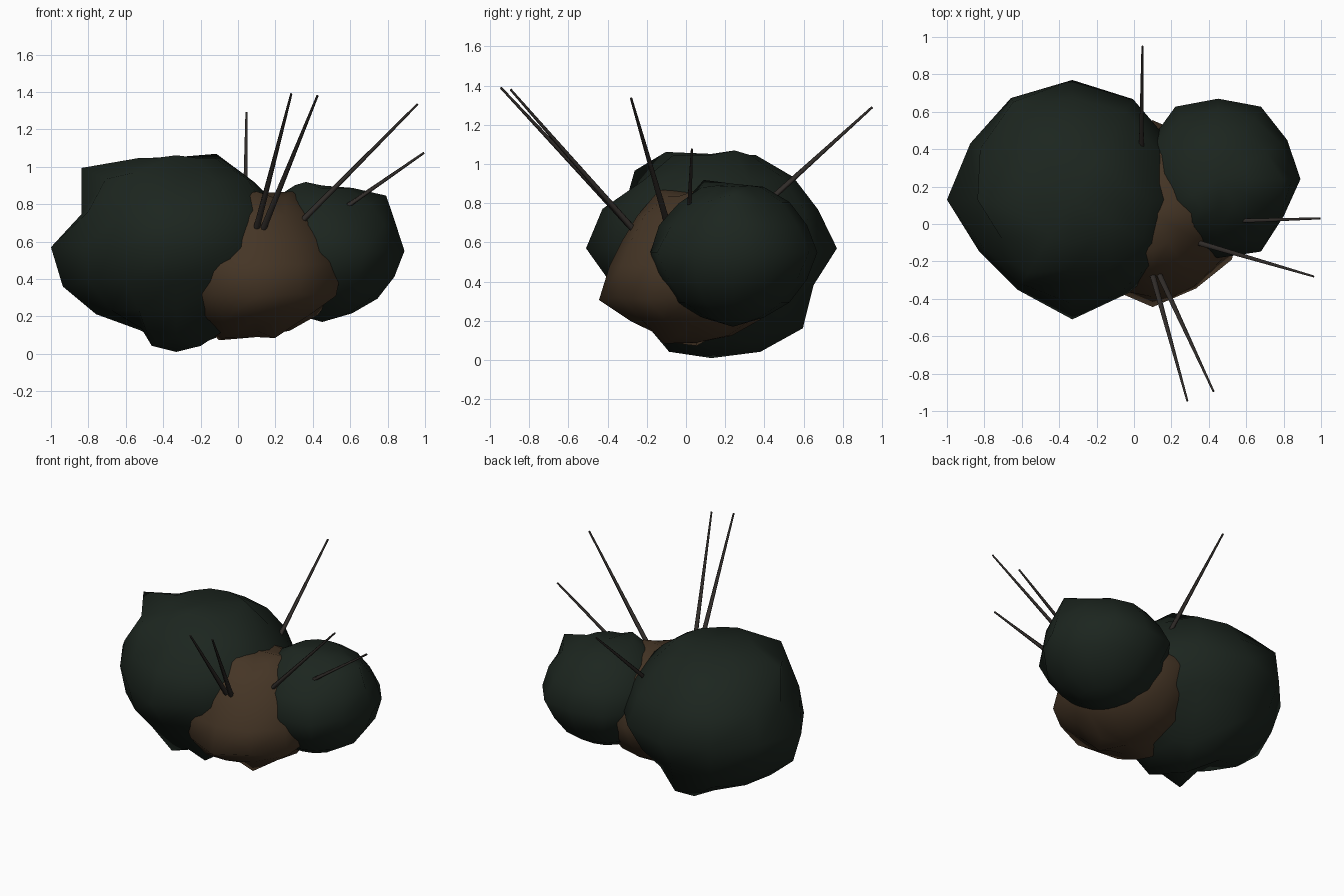
import bpy, bmesh, math
from mathutils import Vector

if "Cube" in bpy.data.objects:
    bpy.data.objects.remove(bpy.data.objects["Cube"])


def material(name, rgb):
    m = bpy.data.materials.new(name)
    m.diffuse_color = (*rgb, 1)
    m.use_nodes = True
    m.node_tree.nodes["Principled BSDF"].inputs["Base Color"].default_value = m.diffuse_color
    return m


GREEN = material("dark_green", (0.0115, 0.0185, 0.0135))
BROWN = material("brown", (0.06, 0.036, 0.019))
TWIG = material("twig_bark", (0.03, 0.025, 0.022))


def finish(name, bm, mat):
    bmesh.ops.recalc_face_normals(bm, faces=bm.faces)
    for f in bm.faces:
        f.smooth = True
    me = bpy.data.meshes.new(name)
    bm.to_mesh(me)
    bm.free()
    me.materials.append(mat)
    ob = bpy.data.objects.new(name, me)
    bpy.context.collection.objects.link(ob)
    return ob


def clump(name, centre, radii, mat, low, high, base, lumps, segs=12, rings=8):
    """Low-poly ellipsoid; lumps {ring: {segment: radial scale}} make it uneven."""
    bm = bmesh.new()
    c, r = Vector(centre), Vector(radii)

    def point(lat, lon, s):
        return bm.verts.new((c.x + s * r.x * math.cos(lat) * math.cos(lon),
                             c.y + s * r.y * math.cos(lat) * math.sin(lon),
                             c.z + s * r.z * math.sin(lat)))

    half = rings // 2
    grid = [[point(math.pi * j / rings, 2 * math.pi * k / segs, lumps.get(j, {}).get(k, base))
             for k in range(segs)] for j in range(1 - half, half)]
    bottom, top = point(-math.pi / 2, 0, low), point(math.pi / 2, 0, high)
    for k in range(segs):
        n = (k + 1) % segs
        bm.faces.new((bottom, grid[0][n], grid[0][k]))
        bm.faces.new((top, grid[-1][k], grid[-1][n]))
        for a, b in zip(grid, grid[1:]):
            bm.faces.new((a[k], a[n], b[n], b[k]))
    return finish(name, bm, mat)


def twig(name, start, end, r1, r2, sides=6):
    bm = bmesh.new()
    a, b = Vector(start), Vector(end)
    bmesh.ops.create_cone(bm, cap_ends=True, segments=sides, radius1=r1, radius2=r2,
                          depth=(b - a).length)
    bm.transform((b - a).to_track_quat('Z', 'Y').to_matrix().to_4x4())
    bmesh.ops.translate(bm, verts=bm.verts, vec=(a + b) / 2)
    ob = finish(name, bm, TWIG)
    bpy.context.view_layer.objects.active = ob
    ob.select_set(True)
    bpy.ops.object.shade_smooth_by_angle(angle=math.radians(65))
    ob.select_set(False)


# Three overlapping clumps
clump("large_green_clump", (-0.33, 0.13, 0.57), (0.67, 0.64, 0.56), GREEN, 1.0, 0.86, 0.92, {
    3: {1: 0.965, 9: 0.95, 6: 0.91, 5: 0.91},
    2: {6: 1.07, 8: 1.0, 9: 0.82, 10: 0.88, 4: 0.95, 1: 0.86, 0: 0.88},
    1: {6: 0.82, 9: 0.94, 4: 1.02, 3: 0.92, 1: 0.86, 8: 0.88, 7: 0.88},
    0: {6: 1.0, 5: 0.94, 4: 0.98, 3: 1.0, 2: 0.97, 7: 0.86, 8: 0.87, 9: 1.0, 10: 0.9},
    -1: {6: 0.98, 3: 0.88, 4: 0.94, 7: 0.87, 8: 0.86, 9: 0.86, 10: 0.85, 1: 0.88, 2: 0.88},
    -2: {6: 0.905, 3: 1.03, 7: 0.85, 8: 0.85, 9: 0.84, 10: 0.84, 1: 0.82, 2: 0.86},
    -3: {6: 0.79, 7: 0.84, 5: 0.86, 8: 1.02, 10: 1.02, 3: 1.02, 2: 0.92, 1: 0.86}})
clump("small_green_clump", (0.45, 0.24, 0.55), (0.44, 0.43, 0.38), GREEN, 1.0, 0.92, 0.95, {
    3: {8: 1.05, 0: 0.96, 7: 1.0},
    2: {0: 1.1, 10: 0.9, 9: 0.92},
    1: {0: 0.97, 10: 0.92},
    0: {0: 1.0, 1: 0.97, 2: 1.04, 3: 1.0, 4: 1.04, 9: 0.98, 10: 1.04, 11: 0.92}})
clump("brown_clump", (0.1, 0.055, 0.48), (0.5, 0.5, 0.42), BROWN, 0.93, 0.9, 0.92, {
    3: {9: 1.0, 0: 1.0, 8: 0.95, 10: 0.92},
    2: {9: 0.86, 10: 0.87, 11: 0.84, 8: 0.93},
    1: {9: 0.82, 10: 0.83, 11: 0.83, 8: 0.86},
    0: {9: 0.89, 10: 0.89, 11: 0.9, 3: 1.0, 8: 0.92},
    -1: {9: 1.08, 11: 1.06, 10: 1.0, 8: 1.0, 7: 1.0},
    -2: {9: 0.95, 8: 1.0, 7: 1.0},
    -3: {10: 1.02, 6: 1.05, 7: 1.02}})

# Tapered twigs fanning out from the middle
tips = [(0.285, -0.945, 1.39), (0.425, -0.895, 1.38), (0.96, -0.28, 1.335),
        (0.995, 0.03, 1.075), (0.045, 0.95, 1.29)]
starts = [(0.024, 0, 0.38), (0.01, 0, 0.36), (0, 0, 0.365), (0, 0, 0.385), (0.035, 0, 0.43)]
for i, (s, t) in enumerate(zip(starts, tips)):
    twig(f"twig_{i + 1}", s, t, 0.022, 0.006)
